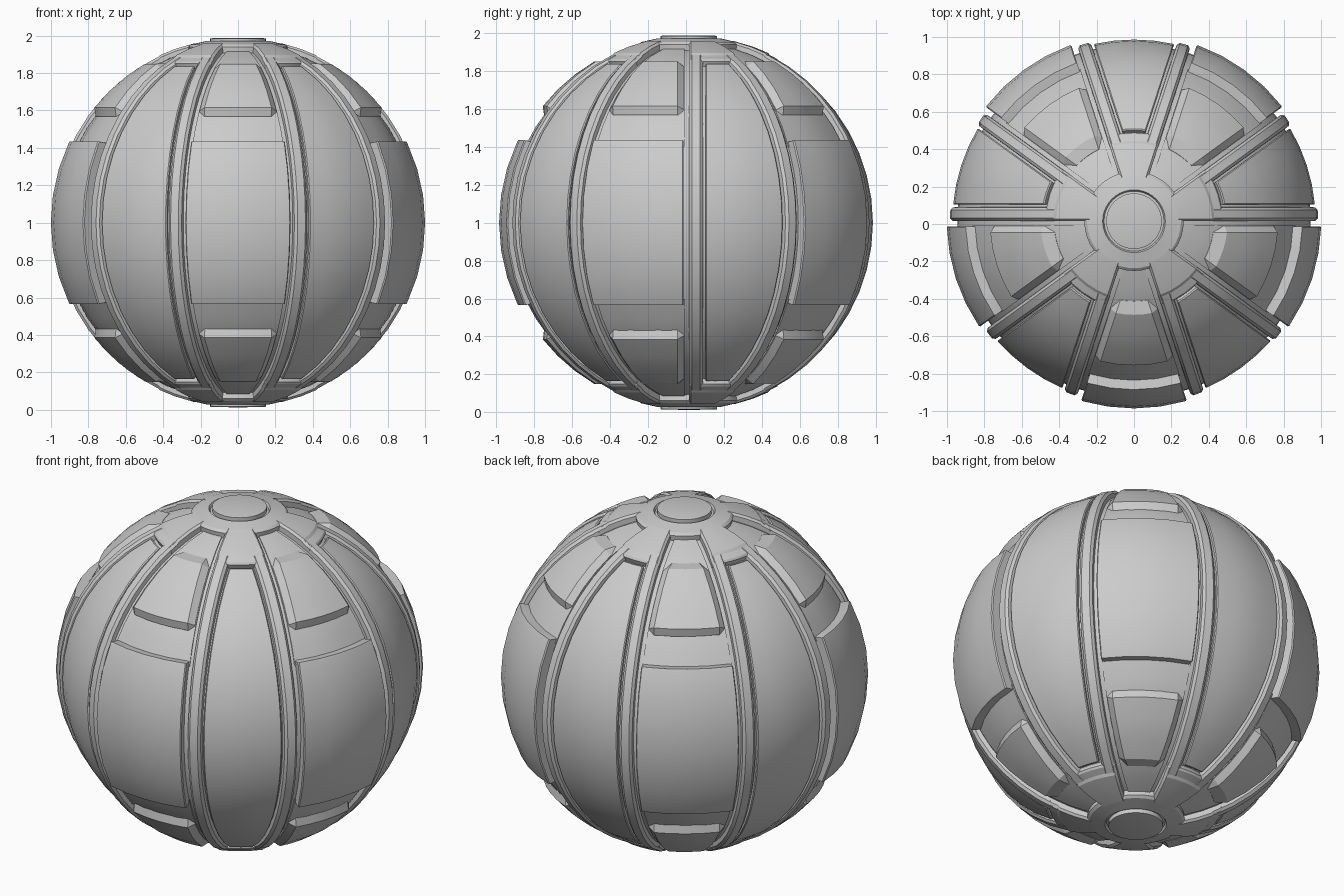
import bpy, bmesh
from math import radians, sin, cos, asin, pi

if "Cube" in bpy.data.objects:
    bpy.data.objects.remove(bpy.data.objects["Cube"])

CY, CZ = 0.015, 1.0            # centre of the ball
HALF = pi / 10                 # half of a 36 degree sector
FULL = [-90 + 72 * k for k in range(5)]    # stepped sectors
PLAIN = [-54 + 72 * k for k in range(5)]   # smooth sectors


def point(c, e, R, u, d):
    """Point at elevation e; u = side of the sector, d = parallel inset from its border."""
    r = max(R * cos(e), 1e-5)
    a = c + u * (HALF - asin(max(-1, min(1, d / r))) if d else HALF)
    return (r * cos(a), r * sin(a) + CY, R * sin(e) + CZ)


def loft(name, centres, rows, column_sets, mirror=False):
    """Spherical patches: rows (elevation, radius) x columns (u, inset, radius change)."""
    bm = bmesh.new()
    row_sets = [rows]
    if mirror:
        row_sets.append([(-e, R) for e, R in reversed(rows)])
    for c in centres:
        for rs in row_sets:
            for cols in column_sets:
                g = [[bm.verts.new(point(radians(c), radians(e), R + dr, u, d))
                      for u, d, dr in cols] for e, R in rs]
                for i in range(len(g) - 1):
                    for j in range(len(cols) - 1):
                        bm.faces.new((g[i][j], g[i][j + 1], g[i + 1][j + 1], g[i + 1][j]))
    bmesh.ops.remove_doubles(bm, verts=bm.verts, dist=0.0002)
    finish(name, bm)


def finish(name, bm):
    me = bpy.data.meshes.new(name)
    bm.to_mesh(me)
    bm.free()
    ob = bpy.data.objects.new(name, me)
    bpy.context.collection.objects.link(ob)
    bpy.ops.object.select_all(action='DESELECT')
    ob.select_set(True)
    bpy.context.view_layer.objects.active = ob
    bpy.ops.object.shade_smooth_by_angle(angle=radians(20))


def panel_cols(d, bevel, drop, depth=0.06, n=4):
    """Columns for a panel with bevelled sides and walls."""
    left = [(-1, d, -depth), (-1, d, -drop)]
    mid = [(-1 + 2 * k / n, d + bevel, 0) for k in range(n + 1)]
    return left + mid + [(u * -1, dd, dr) for u, dd, dr in reversed(left)]


def arc(e0, e1, R, n):
    return [(e0 + (e1 - e0) * k / n, R) for k in range(n + 1)]


# inner ball seen at the bottom of the grooves
bm = bmesh.new()
bmesh.ops.create_uvsphere(bm, u_segments=60, v_segments=32, radius=0.945)
bmesh.ops.translate(bm, verts=bm.verts, vec=(0, CY, CZ))
finish("inner_ball", bm)

# tall smooth panels
loft("smooth_panel", PLAIN,
     [(-59.9, .91), (-59.8, .966)] + arc(-59.4, 59.4, .971, 16) + [(59.8, .966), (59.9, .91)],
     [panel_cols(.088, .006, .005)])

# parallel-sided ribs on both sides of every smooth panel
rib = [(0.0, -.05), (0.002, -.014), (.016, 0), (.06, 0), (.074, -.012), (.076, -.05)]
loft("rib", PLAIN, arc(-64, 64, .984, 18),
     [[(-1, d, h) for d, h in rib], [(1, d, h) for d, h in reversed(rib)]])

# raised middle blocks of the stepped sectors
loft("middle_block", FULL,
     [(-26.9, .94), (-25.8, 1.0)] + arc(-25.2, 25.2, 1.001, 6) + [(25.8, 1.0), (26.9, .94)],
     [panel_cols(.028, .006, .006)])

# recessed bands beside the blocks
loft("recessed_band", FULL, arc(25, 75, .953, 7), [panel_cols(.022, 0, .005)], mirror=True)

# upper and lower bevelled blocks
loft("outer_block", FULL,
     [(36.4, .94), (36.7, .953)] + arc(38.6, 59.5, .986, 3) + [(63.3, .953), (63.5, .94)],
     [panel_cols(.026, .035, .03)], mirror=True)

# pole hub arms covering the ends of the smooth sectors
loft("hub_arm", PLAIN,
     [(60.6, .93), (60.9, .974), (61.6, .981), (64, .981), (65, .988), (70, .988), (76, .987)],
     [panel_cols(0, .012, .012)], mirror=True)

# pole cap with round button
loft("pole_cap", [-90],
     [(73.8, .93), (74.2, .976), (75.2, .985), (80.2, .986), (80.5, .97), (81.2, .97),
      (81.4, .995), (82, .996), (90, .987)],
     [[(-10 + k / 2, 0, 0) for k in range(41)]], mirror=True)
